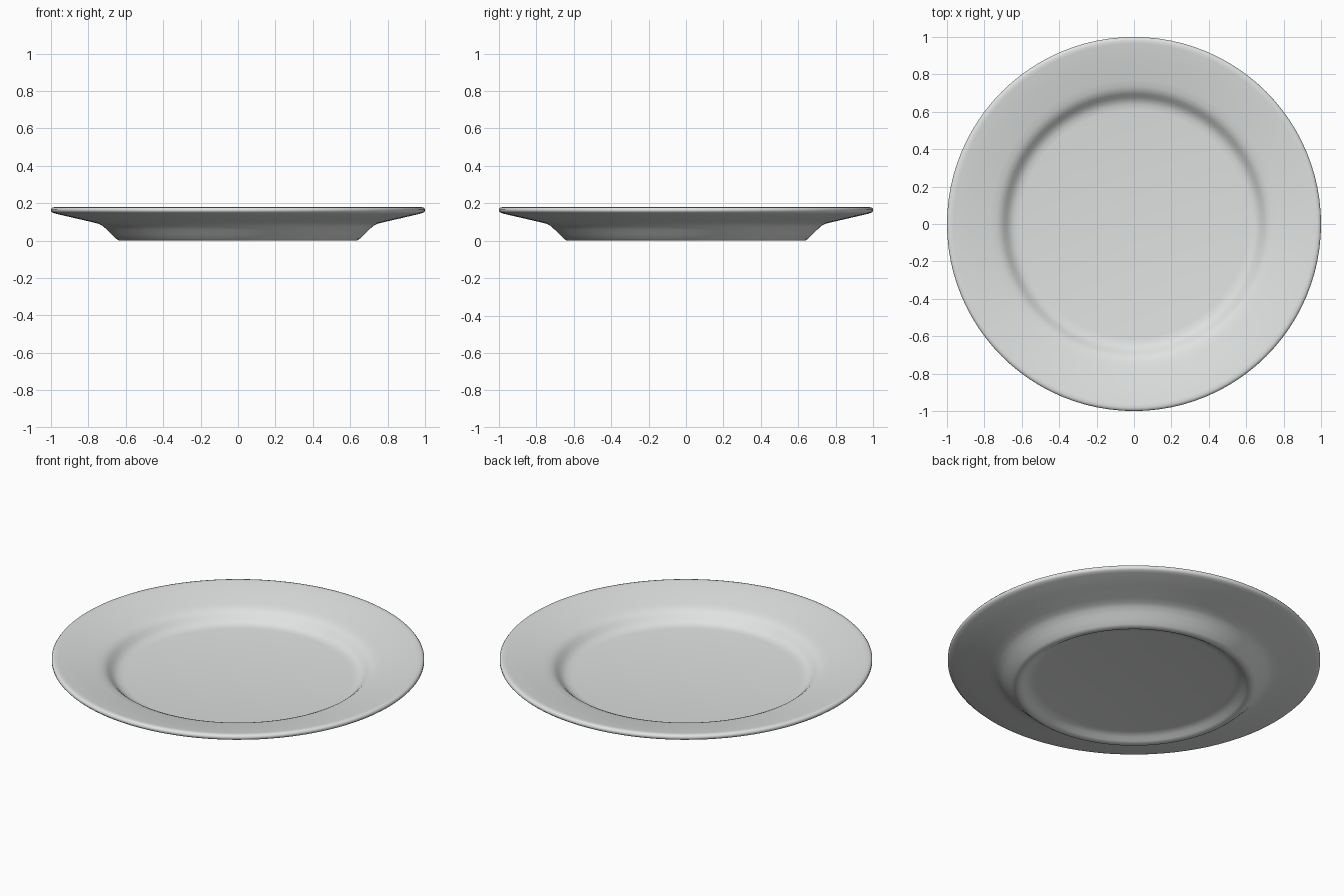
import bpy, bmesh, math

SEGMENTS = 96

# Glazed ceramic colour
ceramic = bpy.data.materials.new("pale_grey_ceramic")
ceramic.diffuse_color = (0.74, 0.76, 0.75, 1.0)

# Half cross-section (radius, height): underside centre, foot ring, rim, well, top centre
profile = [
    (0.0, 0.035), (0.53, 0.035), (0.555, 0.032), (0.58, 0.022), (0.60, 0.008),
    (0.612, 0.002), (0.625, 0.0), (0.64, 0.002), (0.652, 0.010),
    (0.675, 0.033), (0.70, 0.057), (0.722, 0.078), (0.745, 0.090), (0.78, 0.099),
    (0.88, 0.122), (0.975, 0.144), (0.992, 0.150), (1.0, 0.158),
    (1.0, 0.168), (0.994, 0.176), (0.982, 0.179), (0.965, 0.177),
    (0.88, 0.161), (0.77, 0.139), (0.735, 0.131), (0.712, 0.121), (0.695, 0.107),
    (0.678, 0.089), (0.66, 0.075), (0.64, 0.067), (0.61, 0.063), (0.0, 0.063),
]

# Lathe the profile around z
bm = bmesh.new()
verts = [bm.verts.new((r, 0, z)) for r, z in profile]
edges = [bm.edges.new(pair) for pair in zip(verts, verts[1:])]
bmesh.ops.spin(bm, geom=verts + edges, cent=(0, 0, 0), axis=(0, 0, 1),
               angle=math.tau, steps=SEGMENTS, use_duplicate=False)
bmesh.ops.remove_doubles(bm, verts=bm.verts, dist=0.0005)
bmesh.ops.recalc_face_normals(bm, faces=bm.faces)
for face in bm.faces:
    face.smooth = True
mesh = bpy.data.meshes.new("plate")
bm.to_mesh(mesh)
bm.free()
mesh.materials.append(ceramic)

plate = bpy.data.objects.new("plate", mesh)
bpy.context.collection.objects.link(plate)
